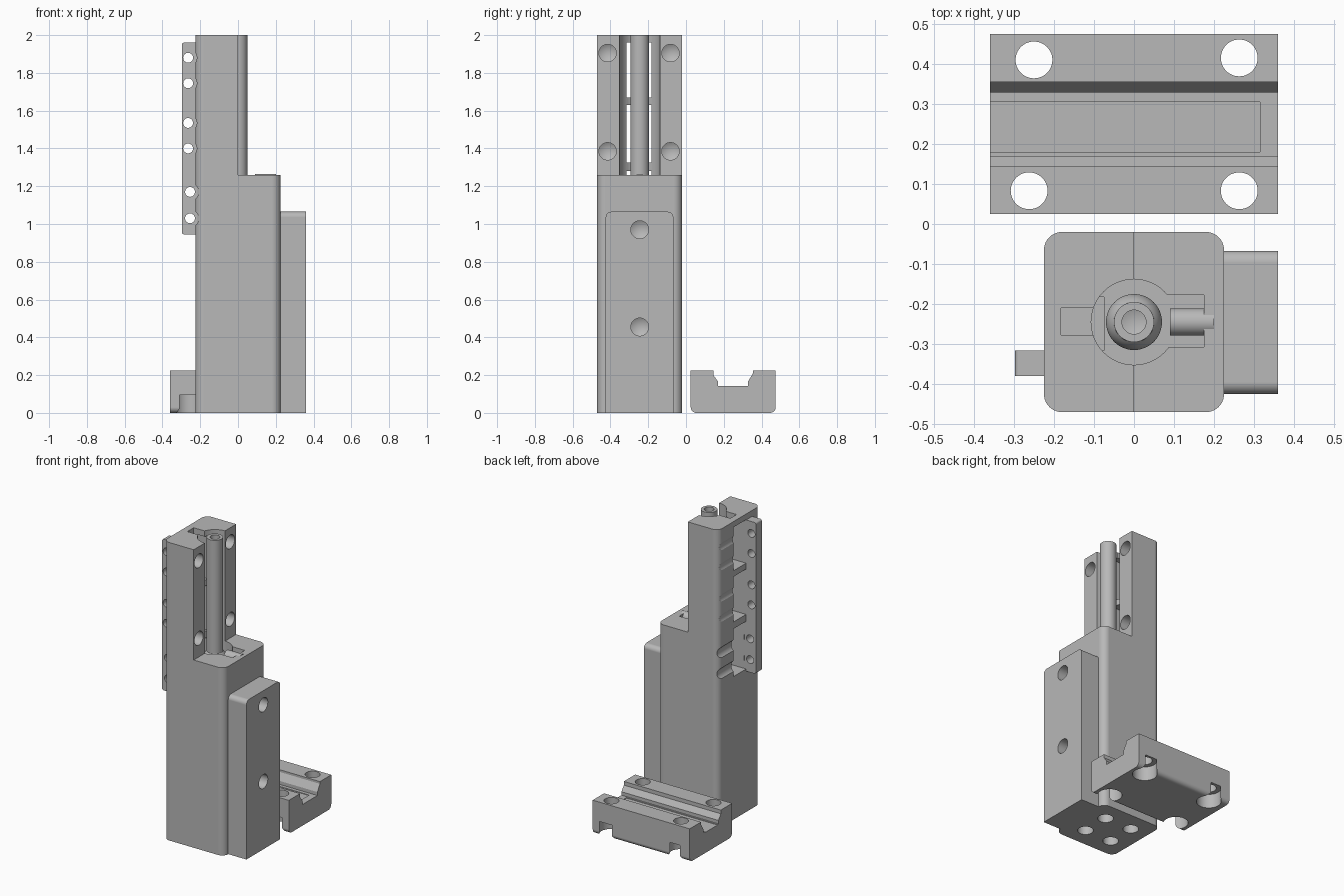
import bpy, bmesh
from math import sin, cos, pi, radians
from mathutils import Vector

if "Cube" in bpy.data.objects:
    bpy.data.objects.remove(bpy.data.objects["Cube"], do_unlink=True)

grey = bpy.data.materials.new("plain grey")
grey.use_nodes = True
COLOUR = (0.48, 0.48, 0.48, 1)
grey.diffuse_color = COLOUR
grey.node_tree.nodes["Principled BSDF"].inputs["Base Color"].default_value = COLOUR


def finish_mesh(name, bm):
    bmesh.ops.remove_doubles(bm, verts=bm.verts, dist=1e-5)
    bmesh.ops.recalc_face_normals(bm, faces=bm.faces)
    mesh = bpy.data.meshes.new(name)
    bm.to_mesh(mesh)
    bm.free()
    mesh.materials.append(grey)
    obj = bpy.data.objects.new(name, mesh)
    bpy.context.collection.objects.link(obj)
    return obj


def prism(name, outline, axis, lo, hi):
    """Extrude a 2D outline along an axis."""
    place = {"x": lambda a, b, t: (t, a, b),
             "y": lambda a, b, t: (a, t, b),
             "z": lambda a, b, t: (a, b, t)}[axis]
    bm = bmesh.new()
    ends = [[bm.verts.new(place(a, b, t)) for a, b in outline] for t in (lo, hi)]
    for ring in ends:
        bm.faces.new(ring)
    n = len(outline)
    for i in range(n):
        j = (i + 1) % n
        bm.faces.new((ends[0][i], ends[0][j], ends[1][j], ends[1][i]))
    return finish_mesh(name, bm)


def rounded(a0, a1, b0, b1, low=0.0, high=0.0):
    """Rectangle outline with separate radii for its low and high corners."""
    corners = ((a0, b0, 1, 1, low, 2), (a1, b0, -1, 1, low, 3),
               (a1, b1, -1, -1, high, 0), (a0, b1, 1, -1, high, 1))
    pts = []
    for a, b, sa, sb, r, quarter in corners:
        if r == 0:
            pts.append((a, b))
            continue
        for k in range(11):
            ang = (quarter + k / 10) * pi / 2
            pts.append((a + sa * r + r * cos(ang), b + sb * r + r * sin(ang)))
    return pts


def box(x0, x1, y0, y1, z0, z1):
    return prism("box_cutter", rounded(x0, x1, y0, y1), "z", z0, z1)


def turned(name, profile, start, direction, sides=48):
    """Revolve (radius, distance) points about a line."""
    rot = Vector(direction).to_track_quat("Z", "Y")
    bm = bmesh.new()
    rings = []
    for r, d in profile:
        rings.append([bm.verts.new(Vector(start) + rot @ Vector(
            (r * cos(2 * pi * i / sides), r * sin(2 * pi * i / sides), d)))
            for i in range(sides)])
    for low, high in zip(rings, rings[1:]):
        for i in range(sides):
            j = (i + 1) % sides
            bm.faces.new((low[i], low[j], high[j], high[i]))
    return finish_mesh(name, bm)


def rod(r, start, direction, length, tip=0.0, name="rod_cutter"):
    return turned(name, [(0, 0), (r, 0), (r, length), (0, length + tip)],
                  start, direction)


def cut(target, cutters):
    """Subtract each cutter and bake the result."""
    for cutter in cutters:
        mod = target.modifiers.new("cut", "BOOLEAN")
        mod.operation = "DIFFERENCE"
        mod.solver = "EXACT"
        mod.object = cutter
        bpy.context.view_layer.update()
        graph = bpy.context.evaluated_depsgraph_get()
        result = bpy.data.meshes.new_from_object(target.evaluated_get(graph))
        target.modifiers.clear()
        target.data = result
        bpy.data.objects.remove(cutter, do_unlink=True)


MID = -0.245
STEP = 1.26
FLOOR = 1.15

# Main housing: rounded column, stepped to half depth at the top
housing = prism("housing", rounded(-0.225, 0.225, -0.47, -0.02, 0.045, 0.045), "z", 0, 2)
cutters = [box(0, 0.5, -0.6, 0.1, STEP, 2.2)]

# Screw bore and the pocket beside it
cutters.append(rod(0.107, (0, MID, FLOOR), (0, 0, 1), 1))
cutters.append(box(0.03, 0.175, MID - 0.062, MID + 0.067, FLOOR, 1.4))

# Side windows separated by two bridges, plus the slot in the top
for z0, z1 in ((0.96, 1.28), (1.326, 1.63), (1.67, 1.962)):
    cutters.append(box(-0.4, -0.075, -0.316, -0.183, z0, z1))
cutters.append(box(-0.182, -0.07, -0.277, -0.21, 1.9, 2.1))

# Clearance grooves for the row of flange screws
screws = [(-0.264, 1.88), (-0.264, 1.745), (-0.264, 1.535),
          (-0.264, 1.40), (-0.254, 1.17), (-0.254, 1.03)]
for x, z in screws:
    cutters.append(rod(0.046, (x, -0.7, z), (0, 1, 0), 0.9))

# Drilled mounting holes: upper face and underside
for y in (-0.415, -0.082):
    for z in (1.385, 1.905):
        cutters.append(rod(0.046, (0.1, y, z), (-1, 0, 0), 0.22, 0.027))
for x in (-0.1, 0.1):
    for y in (MID - 0.095, MID + 0.095):
        cutters.append(rod(0.048, (x, y, -0.1), (0, 0, 1), 0.25, 0.027))
cut(housing, cutters)

# Flange with a row of through holes
flange = prism("side_flange", rounded(-0.297, -0.215, 0.945, 1.96, 0.012, 0.012),
               "y", -0.38, -0.316)
cut(flange, [rod(0.026, (x, -0.6, z), (0, 1, 0), 0.5) for x, z in screws])

# Mounting pad with two drilled holes
pad = prism("mounting_pad", rounded(-0.425, -0.067, 0, 1.065, 0, 0.03), "x", 0.215, 0.36)
cut(pad, [rod(0.047, (0.5, MID, z), (-1, 0, 0), 0.25, 0.027) for z in (0.455, 0.97)])

# Hollow spindle standing on a ball
ball = [(0.07 * cos(radians(a)), 1.19 + 0.07 * sin(radians(a))) for a in range(-34, 45, 6)]
spindle = turned("spindle", [(0, FLOOR)] + ball + [(0.05, 1.24), (0.05, 2), (0.03, 2),
                 (0.03, 1.85), (0, 1.84)], (0, MID, 0), (0, 0, 1))

# Small pin lying in the pocket
pin = rod(0.034, (0.09, MID, 1.231), (1, 0, 0), 0.11, name="locking_pin")

# Slide block with a rail groove along its top
under = rounded(0.025, 0.475, 0, 0.225, 0.03, 0)
groove = [(0.355, 0.225), (0.355, 0.21), (0.328, 0.165), (0.328, 0.142),
          (0.17, 0.142), (0.17, 0.165), (0.145, 0.2), (0.145, 0.225)]
block = prism("slide_block", under[:-1] + groove + under[-1:], "x", -0.36, 0.36)
cutters = [box(-0.5, 0.315, 0.18, 0.305, 0.138, 0.3)]
for x, y in ((-0.25, 0.41), (0.263, 0.415), (-0.262, 0.083), (0.263, 0.083)):
    cutters.append(rod(0.046, (x, y, -0.1), (0, 0, 1), 0.5))
    cutters.append(rod(0.075, (x, y, -0.1), (0, 0, 1), 0.195))
cut(block, cutters)

# Smooth the curved surfaces while keeping crisp edges
parts = [housing, flange, pad, spindle, pin, block]
bpy.ops.object.select_all(action="DESELECT")
for part in parts:
    part.select_set(True)
bpy.context.view_layer.objects.active = housing
bpy.ops.object.shade_smooth_by_angle(angle=radians(25))
for part in parts:
    weighted = part.modifiers.new("weighted normals", "WEIGHTED_NORMAL")
    weighted.keep_sharp = True
